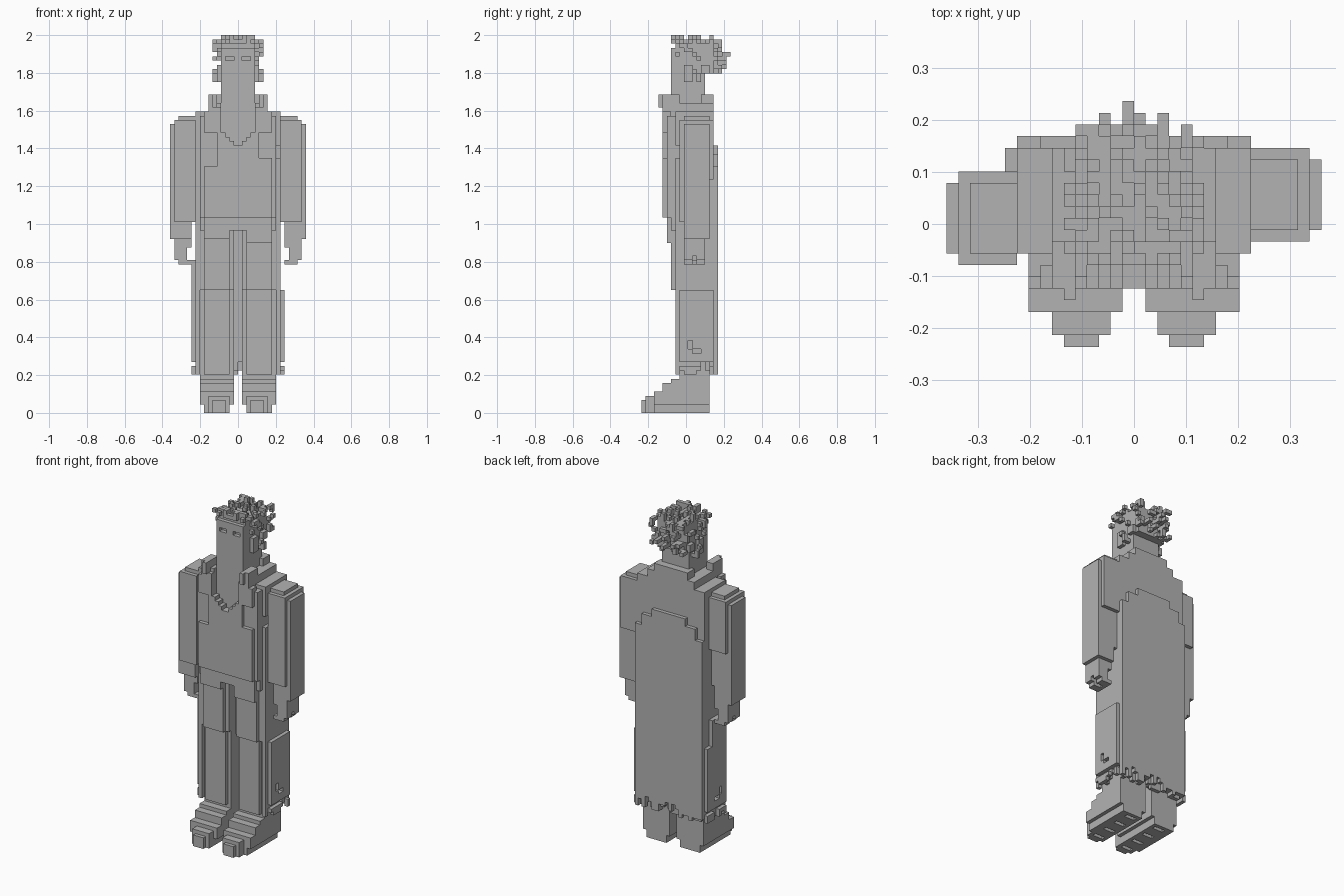
import bpy, bmesh, random
from math import radians

if "Cube" in bpy.data.objects:
    bpy.data.objects.remove(bpy.data.objects["Cube"])

random.seed(4)
V = 2 / 89          # edge of one cube cell
Y0 = -10.5          # depth of the first cell layer, in cells

grey = bpy.data.materials.new("plain grey")
grey.diffuse_color = (0.45, 0.45, 0.45, 1)
grey.use_nodes = True
grey.node_tree.nodes["Principled BSDF"].inputs["Base Color"].default_value = grey.diffuse_color


def cells(*boxes):
    """Cells filled by boxes given as x0, x1, y0, y1, z0, z1."""
    return {(x, y, z) for x0, x1, y0, y1, z0, z1 in boxes
            for x in range(x0, x1) for y in range(y0, y1) for z in range(z0, z1)}


def flip(s, dy=0):
    return {(-1 - x, y + dy, z) for x, y, z in s}


def both(*boxes):
    s = cells(*boxes)
    return s | flip(s)


parts = {}

# Boots: stepped toe, instep and shaft
boot = cells((3, 6, 0, 16, 0, 3), (2, 7, 1, 16, 0, 4), (2, 8, 3, 16, 0, 2),
             (1, 9, 3, 16, 2, 5), (1, 9, 5, 16, 5, 7), (1, 9, 7, 16, 7, 8),
             (1, 9, 9, 16, 8, 10))
boot -= {c for c in boot if c[2] == 0 and c[1] % 4 == 2 and 3 <= c[0] < 6}  # sole tread
parts["right_boot"] = boot
parts["left_boot"] = flip(boot)

# Trouser legs: shin, thigh
leg = cells((2, 8, 8, 16, 9, 29), (1, 9, 9, 16, 9, 43),
            (2, 8, 7, 9, 29, 44), (1, 9, 8, 9, 29, 44))
parts["right_leg"] = leg
parts["left_leg"] = flip(leg)

# Hips with an uneven shirt hem
parts["hips"] = cells((-9, 9, 7, 16, 43, 47), (-8, 8, 6, 8, 43, 46),
                      (2, 8, 6, 8, 40, 46), (-8, -2, 6, 8, 41, 46))

# Torso with open neck
torso = cells((-9, 9, 6, 17, 46, 70), (-10, 10, 8, 17, 43, 71),
              (-8, 8, 5, 7, 46, 71), (-7, 7, 5, 17, 70, 72))
for z in range(63, 72):
    w = min(4, 1 + (z - 63))
    torso -= cells((-w, w, 5, 7, z, z + 1))
torso -= cells((9, 10, 8, 15, 60, 63), (-8, -5, 5, 6, 58, 66), (5, 8, 5, 6, 60, 66))
parts["torso"] = torso

# Raised collar wings and back of the collar
parts["collar"] = both((5, 6, 4, 9, 72, 75), (6, 7, 5, 9, 71, 75),
                       (5, 7, 9, 16, 71, 73), (4, 5, 6, 15, 70, 73),
                       (0, 7, 14, 17, 71, 73), (0, 5, 14, 17, 73, 75))

# Long coat: back panel with arched top, side panels, ragged hem
coat = cells((-10, 10, 15, 18, 12, 58), (-8, 8, 15, 18, 58, 61), (-5, 5, 15, 18, 61, 63))
coat |= both((9, 10, 8, 18, 12, 48), (10, 11, 9, 17, 12, 29))
coat |= cells((-11, -10, 9, 15, 29, 36))
hem = {(x, y) for x, y, z in coat if z == 12}
for x, y in sorted(hem):
    drop = random.choice((9, 9, 10, 11, 12))
    coat |= {(x, y, z) for z in range(drop, 12)}
coat -= both((9, 11, 12, 14, 14, 15), (10, 11, 11, 12, 15, 17), (10, 11, 8, 18, 11, 12))
parts["coat"] = coat

# Arms: shoulder cap, sleeve, cuff and hand
arm = cells((10, 15, 9, 17, 55, 69), (10, 14, 10, 16, 69, 70),
            (15, 16, 10, 16, 41, 68), (10, 15, 9, 16, 45, 55),
            (11, 15, 10, 16, 41, 45))
hand = cells((11, 15, 10, 15, 39, 41), (12, 15, 10, 15, 36, 39), (11, 14, 10, 15, 35, 36))
hand -= cells((12, 15, 12, 13, 35, 37))
parts["right_sleeve"] = arm
parts["right_hand"] = hand
parts["left_sleeve"] = flip(arm, -2)
parts["left_hand"] = flip(hand, -1)

# Head with chin, brow and ears
head = cells((-4, 4, 7, 15, 72, 86), (-3, 3, 8, 14, 70, 72), (-3, 3, 8, 15, 86, 87))
head |= both((4, 5, 10, 12, 78, 82))
head -= both((1, 3, 7, 8, 83, 84))
parts["head"] = head

# Spiky hair: thin cap plus scattered single-cell tufts
hair = cells((-4, 4, 14, 17, 80, 87), (-4, 4, 8, 16, 86, 87))
tufts = set()
for i in range(70):                                   # crown
    tufts.add((random.randint(-4, 3), random.randint(7, 16), random.choice((87, 87, 88))))
for i in range(40):                                   # back of the head
    tufts.add((random.randint(-5, 4), random.randint(17, 18), random.randint(80, 87)))
for i in range(24):                                   # sides
    x = random.choice((4, 4, 5))
    tufts.add((random.choice((x, -1 - x)), random.randint(8, 17), random.randint(83, 87)))
hair |= tufts
hair |= both((4, 6, 13, 14, 78, 79), (5, 6, 13, 14, 79, 80), (4, 5, 14, 16, 80, 82),
             (5, 6, 12, 13, 80, 81), (4, 6, 10, 11, 85, 86), (5, 6, 10, 11, 86, 87),
             (2, 3, 17, 20, 82, 83), (1, 2, 7, 9, 87, 89))
hair |= cells((-1, 0, 17, 20, 83, 84), (-1, 0, 19, 21, 84, 85), (0, 1, 17, 20, 81, 82),
              (-3, -2, 17, 20, 84, 85), (-5, -4, 17, 19, 80, 81))
parts["hair"] = hair

# Turn every part into a mesh of its exposed faces
solid = set().union(*parts.values())
SIDES = {
    (1, 0, 0): ((1, 0, 0), (1, 1, 0), (1, 1, 1), (1, 0, 1)),
    (-1, 0, 0): ((0, 0, 0), (0, 0, 1), (0, 1, 1), (0, 1, 0)),
    (0, 1, 0): ((0, 1, 0), (0, 1, 1), (1, 1, 1), (1, 1, 0)),
    (0, -1, 0): ((0, 0, 0), (1, 0, 0), (1, 0, 1), (0, 0, 1)),
    (0, 0, 1): ((0, 0, 1), (1, 0, 1), (1, 1, 1), (0, 1, 1)),
    (0, 0, -1): ((0, 0, 0), (0, 1, 0), (1, 1, 0), (1, 0, 0)),
}
used = set()
for name, body in parts.items():
    bm = bmesh.new()
    verts = {}

    def corner(p):
        if p not in verts:
            verts[p] = bm.verts.new((p[0] * V, (p[1] + Y0) * V, p[2] * V))
        return verts[p]

    for x, y, z in sorted(body - used):
        for (dx, dy, dz), quad in SIDES.items():
            if (x + dx, y + dy, z + dz) not in solid:
                bm.faces.new([corner((x + a, y + b, z + c)) for a, b, c in quad])
    used |= body
    bmesh.ops.dissolve_limit(bm, angle_limit=radians(1), verts=bm.verts[:], edges=bm.edges[:])
    mesh = bpy.data.meshes.new(name)
    bm.to_mesh(mesh)
    bm.free()
    mesh.materials.append(grey)
    bpy.context.collection.objects.link(bpy.data.objects.new(name, mesh))
